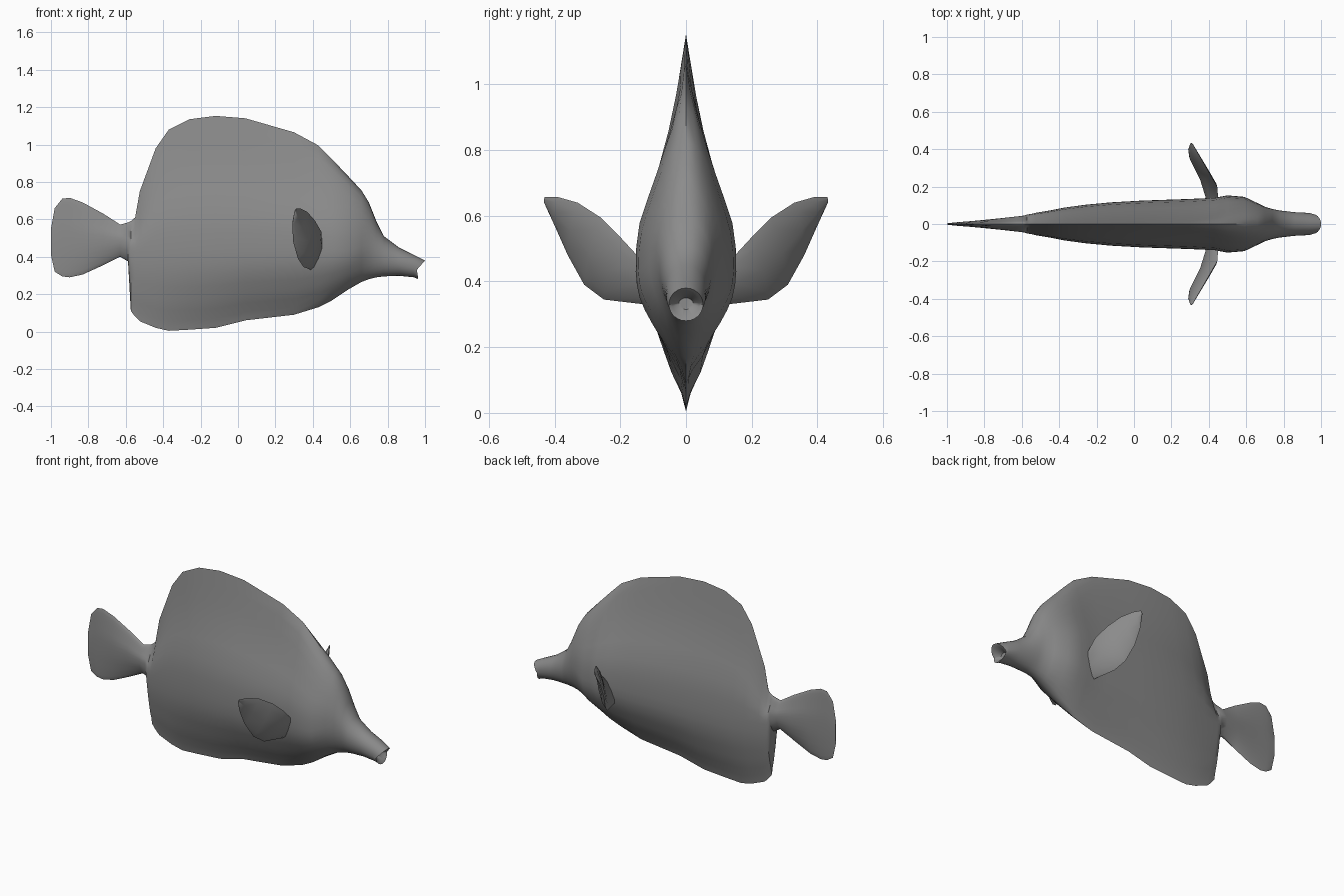
import bpy, bmesh, math

if "Cube" in bpy.data.objects:
    bpy.data.objects.remove(bpy.data.objects["Cube"])

grey = bpy.data.materials.new("matte grey")
grey.diffuse_color = (0.26, 0.26, 0.26, 1)
grey.use_nodes = True
grey.node_tree.nodes["Principled BSDF"].inputs["Base Color"].default_value = grey.diffuse_color


def finish(name, bm, angle):
    bmesh.ops.remove_doubles(bm, verts=bm.verts, dist=0.0005)
    bmesh.ops.recalc_face_normals(bm, faces=bm.faces)
    mesh = bpy.data.meshes.new(name)
    bm.to_mesh(mesh)
    bm.free()
    mesh.materials.append(grey)
    ob = bpy.data.objects.new(name, mesh)
    bpy.context.collection.objects.link(ob)
    bpy.ops.object.select_all(action='DESELECT')
    ob.select_set(True)
    bpy.context.view_layer.objects.active = ob
    bpy.ops.object.shade_smooth_by_angle(angle=math.radians(angle))
    return ob


def loft(rings):
    """Skin closed rings of equal length and cap both ends."""
    bm = bmesh.new()
    loops = [[bm.verts.new(p) for p in ring] for ring in rings]
    n = len(loops[0])
    for a, b in zip(loops, loops[1:]):
        for i in range(n):
            j = (i + 1) % n
            bm.faces.new((a[i], a[j], b[j], b[i]))
    bm.faces.new(loops[0])
    bm.faces.new(loops[-1])
    return bm


def smoothstep(a, b, x):
    t = min(1, max(0, (x - a) / (b - a)))
    return t * t * (3 - 2 * t)


# Body cross-section: height steps and the half widths of a finned section
STEPS = [0, .15, .3, .45, .6, .75, .88, .96, 1]
UPPER = [1, .99, .9, .66, .43, .25, .12, .04, 0]
LOWER = [1, .97, .9, .75, .57, .38, .14, .05, 0]


def body_ring(x, bottom, top, half, lean=0, notch=0):
    # finned in the trunk, rounder towards the tail and the snout
    if x < -0.58:
        mid, roundness = (bottom + top) / 2, 0.5
    else:
        k = smoothstep(0.58, 0.78, x)
        mid = 0.43 * (1 - k) + k * (bottom + top) / 2
        roundness = smoothstep(0.25, 0.8, x)
    half_ring = []
    for sign, widths in ((1, UPPER), (-1, LOWER)):
        side = []
        for t, w in zip(STEPS, widths):
            w = w * (1 - roundness) + roundness * math.sqrt(1 - t * t)
            z = mid + t * ((top - mid) if sign > 0 else (bottom - mid))
            side.append((x + lean * t * sign - notch * (1 - t), w * half, z))
        half_ring += side[::-1] if sign > 0 else side[1:]
    mirrored = [(px, -py, pz) for px, py, pz in half_ring[-2:0:-1]]
    return half_ring + mirrored


# Body stations from tail to snout: x, bottom, top, half width
STATIONS = [
    (-1.0, .41, .55, .003), (-.98, .32, .66, .006), (-.94, .295, .71, .01),
    (-.9, .29, .715, .013), (-.83, .305, .69, .019), (-.72, .355, .63, .03),
    (-.63, .40, .572, .04), (-.588, .375, .583, .045), (-.573, .11, .59, .05),
    (-.55, .08, .61, .054), (-.525, .055, .75, .06), (-.44, .02, .98, .074),
    (-.37, .004, 1.08, .088), (-.26, .01, 1.135, .103), (-.12, .02, 1.153, .116),
    (.04, .06, 1.14, .125), (.3, .09, 1.065, .134), (.43, .13, .995, .14),
    (.5, .165, .925, .153), (.59, .225, .83, .145), (.66, .265, .755, .112),
    (.7, .28, .69, .092), (.74, .29, .59, .08), (.78, .295, .51, .072),
    (.86, .298, .45, .063), (.94, .29, .41, .059)]
rings = [body_ring(*s) for s in STATIONS]
# Notched lips and the hollow of the mouth
rings.append(body_ring(.982, .28, .38, .052, .018, .026))
rings.append(body_ring(.972, .292, .366, .04, .014, .026))
rings.append(body_ring(.93, .315, .35, .022))
finish("fish_body", loft(rings), 50)

# Pectoral fins: lens sections between a leading and a trailing edge
LEAD = [(.44, .08, .42), (.45, .14, .47), (.445, .2, .535), (.41, .26, .595),
        (.37, .33, .64), (.335, .39, .657), (.312, .43, .657)]
TRAIL = [(.40, .08, .325), (.385, .14, .332), (.35, .25, .345), (.32, .31, .39),
         (.295, .36, .48), (.29, .4, .57), (.302, .432, .64)]
THICK = [.012, .016, .018, .018, .015, .01, .003]
for side, label in ((1, "left"), (-1, "right")):
    rings = []
    for a, b, h in zip(LEAD, TRAIL, THICK):
        ring = []
        for k in range(8):
            ang = math.tau * k / 8
            f, s = (1 + math.cos(ang)) / 2, math.sin(ang) * h
            p = [a[i] * f + b[i] * (1 - f) for i in range(3)]
            ring.append((p[0] + s * .8, side * (p[1] + s * .5), p[2] - s * .35))
        rings.append(ring)
    finish(label + "_pectoral_fin", loft(rings), 60)
